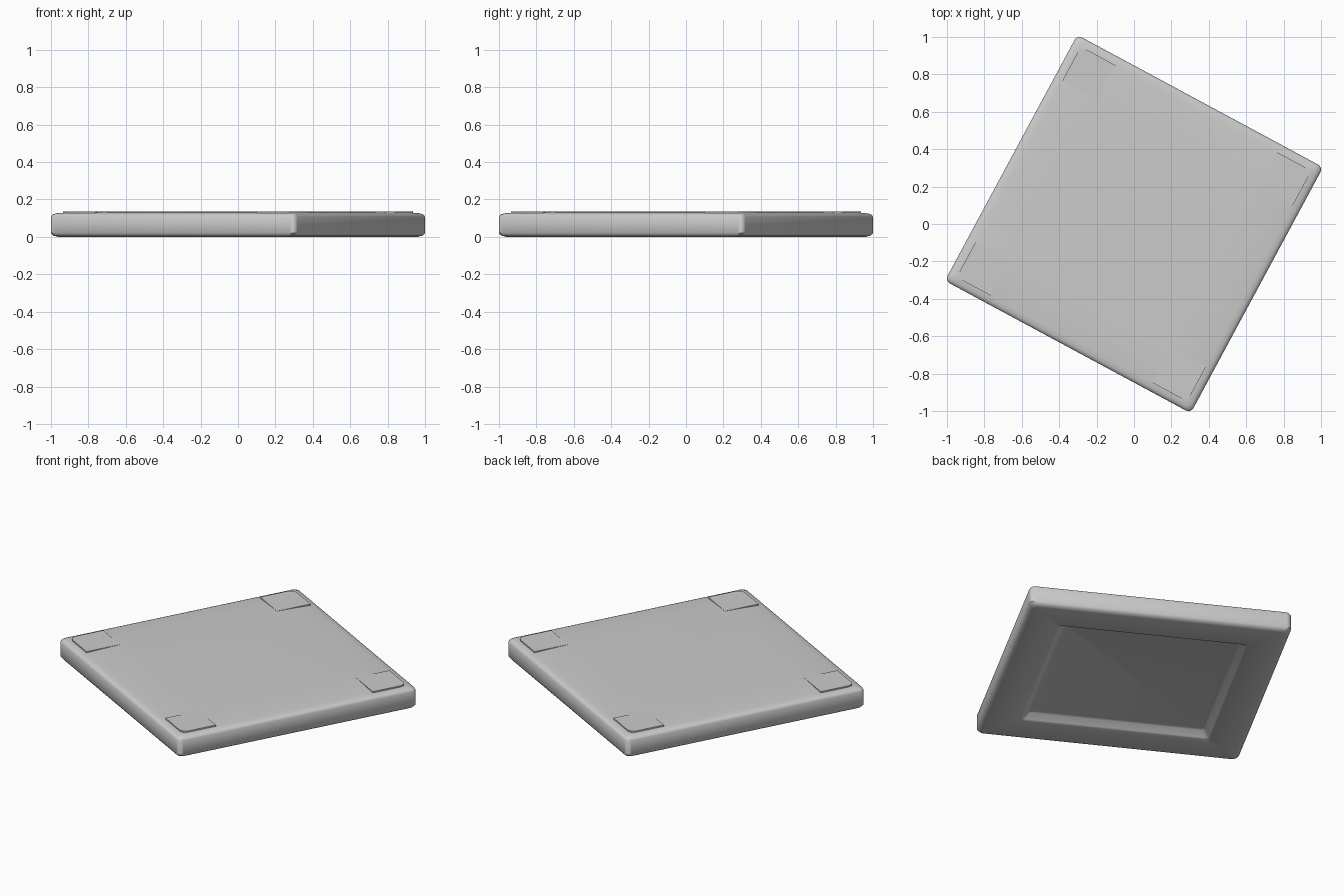
import bpy, bmesh, math

if "Cube" in bpy.data.objects:
    bpy.data.objects.remove(bpy.data.objects["Cube"])

TURN = math.radians(-28.3)


def square_ring(half, r, z, seg=4):
    """Rounded-square outline, counter-clockwise."""
    pts = []
    for k in range(4):
        a0 = k * math.pi / 2
        sx, sy = ((1, 1), (-1, 1), (-1, -1), (1, -1))[k]
        for i in range(seg + 1):
            a = a0 + i * math.pi / 2 / seg
            pts.append((sx * (half - r) + r * math.cos(a),
                        sy * (half - r) + r * math.sin(a), z))
    return pts


def loft(name, rings):
    """Skin a stack of outlines and cap both ends."""
    bm = bmesh.new()
    loops = [[bm.verts.new(p) for p in ring] for ring in rings]
    n = len(loops[0])
    for a, b in zip(loops, loops[1:]):
        for i in range(n):
            j = (i + 1) % n
            bm.faces.new((a[i], a[j], b[j], b[i]))
    bm.faces.new(loops[0][::-1])
    bm.faces.new(loops[-1])
    bmesh.ops.recalc_face_normals(bm, faces=bm.faces)
    me = bpy.data.meshes.new(name)
    bm.to_mesh(me)
    bm.free()
    ob = bpy.data.objects.new(name, me)
    bpy.context.collection.objects.link(ob)
    ob.rotation_euler.z = TURN
    bpy.ops.object.select_all(action='DESELECT')
    ob.select_set(True)
    bpy.context.view_layer.objects.active = ob
    bpy.ops.object.shade_smooth_by_angle(angle=math.radians(40))
    return ob


# Slab: recessed underside, rounded rim, top falling gently to the edges
profile = [  # half width, corner radius, z
    (0.490, 0.02, 0.040), (0.505, 0.02, 0.036), (0.530, 0.02, 0.006),
    (0.540, 0.02, 0.000), (0.715, 0.03, 0.000), (0.735, 0.03, 0.006),
    (0.746, 0.03, 0.020), (0.746, 0.03, 0.108), (0.740, 0.03, 0.119),
    (0.725, 0.03, 0.126), (0.700, 0.03, 0.129), (0.600, 0.03, 0.1335),
    (0.500, 0.03, 0.136)]
loft("tile_slab", [square_ring(*p) for p in profile])

# Flat raised pads, one on each corner, outer corner clipped
outline = [(0.49, 0.49), (0.70, 0.49), (0.70, 0.665), (0.69, 0.69),
           (0.665, 0.70), (0.49, 0.70)]
for k in range(4):
    c, s = round(math.cos(k * math.pi / 2)), round(math.sin(k * math.pi / 2))
    turned = [(c * x - s * y, s * x + c * y) for x, y in outline]
    loft(f"corner_pad_{k + 1}",
         [[(x, y, z) for x, y in turned] for z in (0.115, 0.137)])
